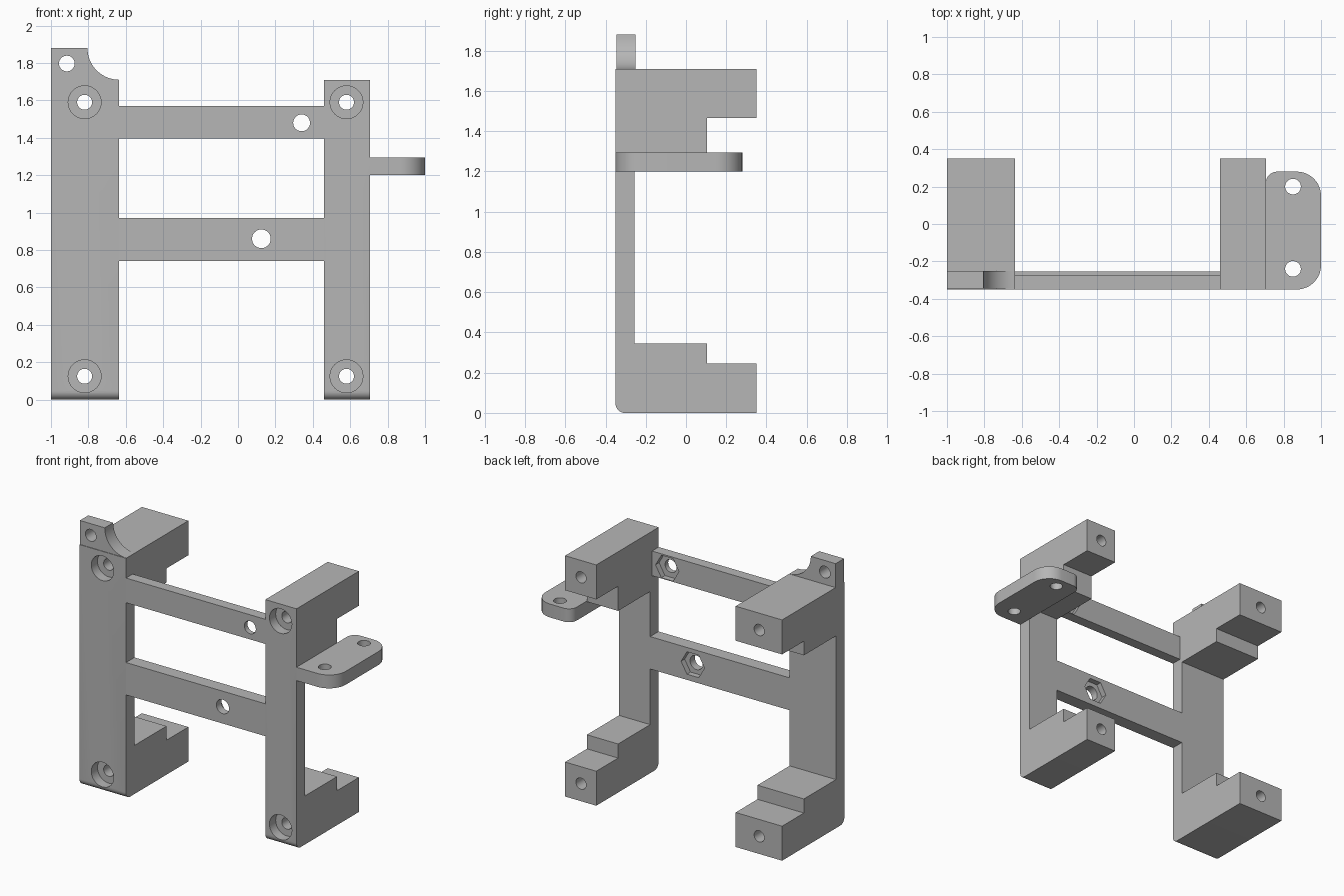
import bpy, bmesh, math

if "Cube" in bpy.data.objects:
    bpy.data.objects.remove(bpy.data.objects["Cube"])

grey = bpy.data.materials.new("plain grey")
grey.diffuse_color = (0.47, 0.47, 0.47, 1)
grey.use_nodes = True
grey.node_tree.nodes["Principled BSDF"].inputs["Base Color"].default_value = grey.diffuse_color


def prism(name, pts, axis, a, b):
    """Extrude a 2D outline from a to b along the given axis."""
    place = {"x": lambda p, t: (t, p[0], p[1]),
             "y": lambda p, t: (p[0], t, p[1]),
             "z": lambda p, t: (p[0], p[1], t)}[axis]
    bm = bmesh.new()
    lo = [bm.verts.new(place(p, a)) for p in pts]
    hi = [bm.verts.new(place(p, b)) for p in pts]
    bm.faces.new(lo)
    bm.faces.new(hi)
    n = len(pts)
    for i in range(n):
        j = (i + 1) % n
        bm.faces.new((lo[i], lo[j], hi[j], hi[i]))
    bmesh.ops.recalc_face_normals(bm, faces=bm.faces)
    me = bpy.data.meshes.new(name)
    bm.to_mesh(me)
    bm.free()
    me.materials.append(grey)
    ob = bpy.data.objects.new(name, me)
    bpy.context.collection.objects.link(ob)
    return ob


def arc(cx, cy, r, start, end, n=12):
    """Points along an arc, angles in degrees."""
    steps = [math.radians(start + (end - start) * i / n) for i in range(n + 1)]
    return [(cx + r * math.cos(t), cy + r * math.sin(t)) for t in steps]


def rect(x0, y0, x1, y1):
    return [(x0, y0), (x1, y0), (x1, y1), (x0, y1)]


def cut(ob, centre, r, axis, a, b, sides=32):
    """Cut a round or many-sided hole."""
    outline = arc(*centre, r, 0, 360, sides)[:-1]
    cutter = prism("cutter", outline, axis, a, b)
    cutter.hide_render = True
    mod = ob.modifiers.new("hole", "BOOLEAN")
    mod.operation = "DIFFERENCE"
    mod.solver = "EXACT"
    mod.object = cutter
    bpy.context.view_layer.objects.active = ob
    bpy.ops.object.modifier_apply(modifier=mod.name)
    bpy.data.objects.remove(cutter)


FRONT, BACK, PLATE = -0.35, 0.35, -0.255
parts = []

# Uprights with stepped feet and stepped upper arms
for name, x0, x1, hole_x, step_z in (("left_upright", -1.0, -0.635, -0.82, 1.365),
                                     ("right_upright", 0.46, 0.705, 0.58, 1.29)):
    profile = arc(FRONT + 0.045, 0.045, 0.045, 180, 270, 8) + [
        (BACK, 0), (BACK, 0.245), (0.105, 0.245), (0.105, 0.345), (PLATE, 0.345),
        (PLATE, step_z), (0.105, step_z), (0.105, 1.465), (BACK, 1.465),
        (BACK, 1.71), (FRONT, 1.71)]
    post = prism(name, profile, "x", x0, x1)
    for z in (0.125, 1.59):
        cut(post, (hole_x, z), 0.088, "y", FRONT - 0.1, FRONT + 0.07)
        cut(post, (hole_x, z), 0.04, "y", FRONT - 0.1, BACK + 0.1)
    parts.append(post)

# Cross bars with a screw hole and a hexagonal nut pocket at the back
for name, z0, z1, back, centre, r in (
        ("upper_bar", 1.395, 1.57, -0.275, (0.34, 1.48), 0.045),
        ("lower_bar", 0.74, 0.97, PLATE, (0.125, 0.86), 0.05)):
    bar = prism(name, rect(-0.635, z0, 0.46, z1), "y", FRONT, back)
    cut(bar, centre, r, "y", FRONT - 0.1, back + 0.1)
    cut(bar, centre, 0.092, "y", back - 0.04, back + 0.1, 6)
    parts.append(bar)

# Top ear with a scooped side
ear = prism("top_ear",
            [(-1, 1.71), (-0.635, 1.71)] + arc(-0.635, 1.88, 0.17, 270, 180, 16)[1:]
            + [(-1, 1.88)], "y", FRONT + 0.004, PLATE + 0.004)
cut(ear, (-0.915, 1.797), 0.042, "y", FRONT - 0.1, PLATE + 0.1)
parts.append(ear)

# Side tab with rounded corners
tab = prism("side_tab",
            [(0.705, FRONT)] + arc(0.87, FRONT + 0.13, 0.13, 270, 360)
            + arc(0.87, 0.15, 0.13, 0, 90) + arc(0.765, 0.22, 0.06, 90, 180, 8),
            "z", 1.2, 1.295)
for y in (-0.24, 0.2):
    cut(tab, (0.85, y), 0.042, "z", 1.1, 1.4)
parts.append(tab)

# Smooth the curved walls, keep edges crisp
bpy.ops.object.select_all(action="DESELECT")
for ob in parts:
    ob.select_set(True)
bpy.context.view_layer.objects.active = parts[0]
bpy.ops.object.shade_smooth_by_angle(angle=math.radians(30))
